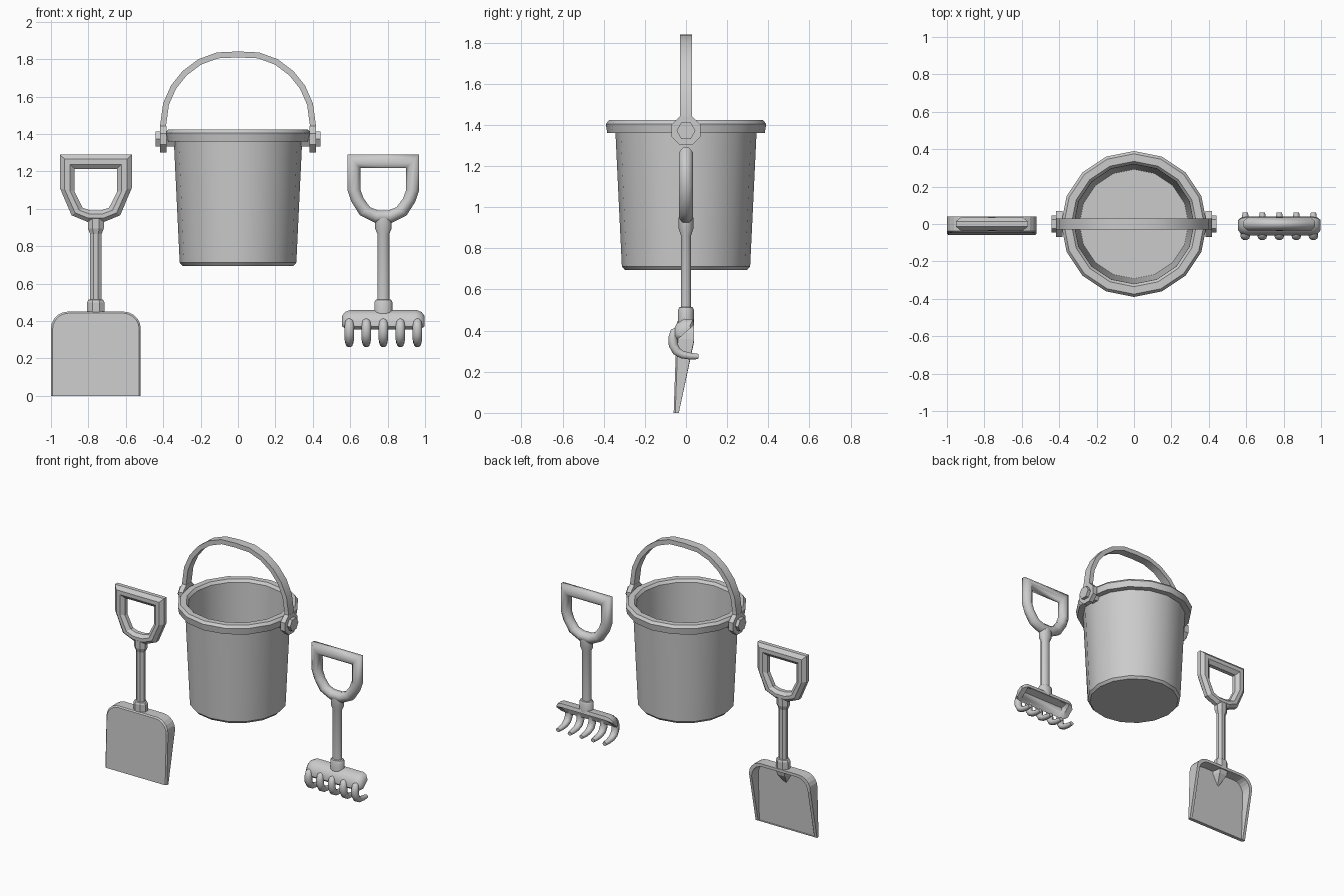
import bpy
import bmesh
from math import sin, cos, pi, radians
from mathutils import Vector

if "Cube" in bpy.data.objects:
    bpy.data.objects.remove(bpy.data.objects["Cube"])

GREY = (0.6, 0.6, 0.6, 1)
grey = bpy.data.materials.new("plain grey")
grey.use_nodes = True
grey.diffuse_color = GREY
grey.node_tree.nodes["Principled BSDF"].inputs["Base Color"].default_value = GREY


def loft(name, rings, wrap=False, smooth=None):
    """Skin equal rings of points; cap the ends unless the rings wrap round."""
    bm = bmesh.new()
    rows = [[bm.verts.new(p) for p in ring] for ring in rings]
    n = len(rows[0])
    pairs = list(zip(rows, rows[1:])) + ([(rows[-1], rows[0])] if wrap else [])
    for a, b in pairs:
        for i in range(n):
            j = (i + 1) % n
            bm.faces.new((a[i], a[j], b[j], b[i]))
    if not wrap:
        bm.faces.new(rows[0])
        bm.faces.new(rows[-1])
    bmesh.ops.recalc_face_normals(bm, faces=bm.faces)
    mesh = bpy.data.meshes.new(name)
    bm.to_mesh(mesh)
    bm.free()
    mesh.materials.append(grey)
    obj = bpy.data.objects.new(name, mesh)
    bpy.context.collection.objects.link(obj)
    if smooth:
        bpy.ops.object.select_all(action='DESELECT')
        obj.select_set(True)
        bpy.context.view_layer.objects.active = obj
        bpy.ops.object.shade_smooth_by_angle(angle=radians(smooth))
    return obj


def lathe(name, profile, sides, x=0, turn=0, flat=1, smooth=None):
    """Rings round a vertical axis from (radius, z) pairs."""
    angles = [2 * pi * (i + turn) / sides for i in range(sides)]
    return loft(name, [[(x + r * cos(a), flat * r * sin(a), z) for a in angles]
                       for r, z in profile], smooth=smooth)


def peg(name, x0, x1, r, sides, turn, z):
    """Prism lying along x."""
    angles = [2 * pi * (i + turn) / sides for i in range(sides)]
    return loft(name, [[(x, r * cos(a), z + r * sin(a)) for a in angles]
                       for x in (x0, x1)])


def sweep(name, path, section, smooth=None):
    """section(point, normal, index) gives the ring at each path point."""
    path = [Vector(p) for p in path]
    rings = []
    for i, p in enumerate(path):
        t = (path[min(i + 1, len(path) - 1)] - path[max(i - 1, 0)]).normalized()
        rings.append(section(p, Vector((-t.y, t.x)), i))
    return loft(name, rings, smooth=smooth)


def mirrored(half):
    return half + [(-x, z) for x, z in reversed(half)]


# Bucket with rolled rim and hollow inside
lathe("bucket", [(.297, .695), (.312, .712), (.343, 1.36), (.383, 1.36),
                 (.39, 1.405), (.375, 1.423), (.335, 1.423), (.32, 1.405),
                 (.292, .725)], 16, smooth=30)

# Bucket handle strap
half = [(.4, 1.32), (.4, 1.45), (.385, 1.56), (.345, 1.65), (.285, 1.725),
        (.205, 1.785), (.11, 1.82), (0, 1.825)]
arch = half + [(-x, z) for x, z in reversed(half[:-1])]


def strap_section(p, n, i):
    a, b = p + n * .016, p - n * .016
    return [(a.x, -.03, a.y), (a.x, .03, a.y), (b.x, .03, b.y), (b.x, -.03, b.y)]


sweep("bucket_handle", arch, strap_section, smooth=25)

# Pivot plates and knobs
for side, s in (("left", 1), ("right", -1)):
    peg("pivot_plate_" + side, s * .383, s * .417, .076, 8, .5, 1.372)
    peg("pivot_knob_" + side, s * .33, s * .44, .046, 6, 0, 1.372)


def grip(name, x, outer, inner, smooth=None):
    """Closed D-shaped grip with a chamfered section."""
    section = [(0, -.014), (.32, -.035), (.68, -.035), (1, -.014),
               (1, .014), (.68, .035), (.32, .035), (0, .014)]
    pairs = list(zip(mirrored(outer), mirrored(inner)))
    return loft(name, [[(x + a[0] + (b[0] - a[0]) * t, y, a[1] + (b[1] - a[1]) * t)
                        for a, b in pairs] for t, y in section], True, smooth)


SHAFT = [(.05, .44), (.05, .5), (.043, .513), (.033, .516), (.033, .865),
         (.046, .895), (.046, .95)]

# Shovel
SX = -.76
lathe("shovel_shaft", SHAFT, 8, SX, .5, .8)
grip("shovel_grip", SX,
     [(.192, 1.29), (.192, 1.11), (.13, .965), (.045, .93)],
     [(.113, 1.213), (.113, 1.09), (.07, 1.005), (.03, .992)])

corner = [(.15 + .09 * cos(a), .36 + .09 * sin(a))
          for a in [pi / 2 * k / 5 for k in range(6)]]
outline = mirrored([(.24, 0)] + corner)


def front_y(z):
    return -.06 + .035 * z


def back_y(z):
    return min(.04, -.035 + .075 * z / .35)


def blade_ring(inset, lift, depth):
    points = [(x * (1 - inset / .24), lift + z * (1 - (inset + lift) / .45))
              for x, z in outline]
    return [(SX + x, depth(z), z) for x, z in points]


loft("shovel_blade", [blade_ring(.008, 0, front_y),
                      blade_ring(0, 0, lambda z: front_y(z) + .008),
                      blade_ring(0, 0, back_y),
                      blade_ring(.02, .004, back_y),
                      blade_ring(.026, .006, lambda z: front_y(z) + .02)])

# Tapered root of the shaft inside the blade
loft("shovel_socket", [[(SX - w, -.04, z), (SX + w, -.04, z),
                        (SX + w * .6, y, z), (SX - w * .6, y, z)]
                       for w, y, z in ((.055, .036, .445), (.05, .025, .4),
                                       (.008, -.03, .33))])

# Rake
RX = .777
lathe("rake_shaft", SHAFT, 12, RX, .5, .8, smooth=40)
grip("rake_grip", RX,
     [(.192, 1.29), (.192, 1.1), (.172, 1.04), (.125, .965), (.045, .925)],
     [(.122, 1.218), (.122, 1.1), (.105, 1.055), (.07, 1.008), (.03, .992)], 60)

# Scooped rake head, closed at both ends
shell = [(.04, .43), (.035, .455), (-.01, .458), (-.045, .435), (-.062, .4),
         (-.062, .37), (-.045, .355)]
chord = [(-.028, .371), (.0, .397), (.028, .42)]
hollow = [(-.036, .392), (-.022, .422), (.018, .438)]


def head_ring(x, size, inner):
    return [(RX + x, y * size, .39 + (z - .39) * size) for y, z in shell + inner]


stations = [(-.22, .55, chord), (-.205, .85, chord), (-.18, 1, chord), (-.165, 1, hollow)]
stations += [(-x, size, inner) for x, size, inner in reversed(stations)]
loft("rake_head", [head_ring(*s) for s in stations], smooth=40)

# Five hooked tines
tine_path = [(-.045, .408), (-.056, .398), (-.064, .365), (-.062, .33),
             (-.046, .3), (-.018, .283), (.02, .276), (.06, .274)]
tine_radius = [.01, .022, .026, .026, .025, .022, .019, .015]
for k in range(-2, 3):
    def tine_section(p, n, i, x=RX + k * .091):
        ring = []
        for a in [2 * pi * j / 10 for j in range(10)]:
            q = p + n * tine_radius[i] * .9 * sin(a)
            ring.append((x + tine_radius[i] * cos(a), q.x, q.y))
        return ring
    sweep("rake_tine_%d" % (k + 3), tine_path, tine_section, smooth=50)
